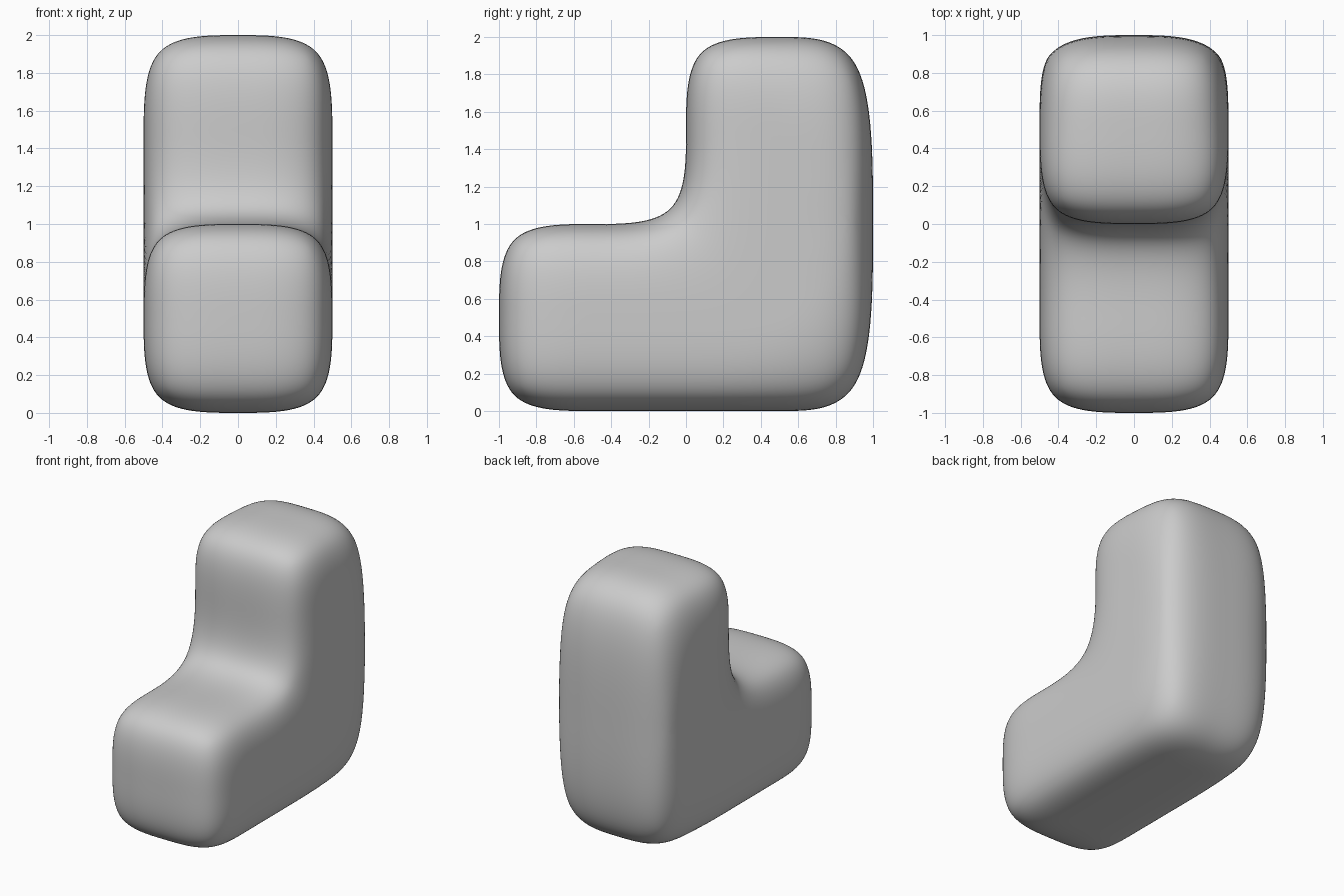
import bpy, bmesh
from mathutils import Vector

if "Cube" in bpy.data.objects:
    bpy.data.objects.remove(bpy.data.objects["Cube"])

S = 0.5  # cage cell size


def filled(c):
    """L-shaped step: low front half, full-height back half."""
    x, y, z = c
    return 0 <= x < 2 and 0 <= y < 4 and 0 <= z < 4 and (z < 2 or y >= 2)


# Cage: outer faces of the filled cells
bm = bmesh.new()
cells = [(x, y, z) for x in range(2) for y in range(4) for z in range(4)
         if filled((x, y, z))]
for c in cells:
    for axis in range(3):
        for side in (0, 1):
            n = list(c)
            n[axis] += 1 if side else -1
            if filled(n):
                continue
            u, v = (axis + 1) % 3, (axis + 2) % 3
            quad = []
            for du, dv in ((0, 0), (1, 0), (1, 1), (0, 1)):
                p = Vector(c)
                p[axis] += side
                p[u] += du
                p[v] += dv
                quad.append(bm.verts.new((p.x * S - 0.5, p.y * S - 1, p.z * S)))
            bm.faces.new(quad if side else quad[::-1])

# Back: collapse the inner rows to one row at mid height
for v in bm.verts:
    if v.co.y > 0.99 and 0.1 < v.co.z < 1.9:
        v.co.z = 1.0
bmesh.ops.remove_doubles(bm, verts=bm.verts[:], dist=0.001)
bmesh.ops.recalc_face_normals(bm, faces=bm.faces[:])
for f in bm.faces:
    f.smooth = True

mesh = bpy.data.meshes.new("rounded_step_block")
bm.to_mesh(mesh)
bm.free()
block = bpy.data.objects.new("rounded_step_block", mesh)
bpy.context.collection.objects.link(block)

# Soft rounding
sub = block.modifiers.new("rounding", 'SUBSURF')
sub.levels = sub.render_levels = 4
